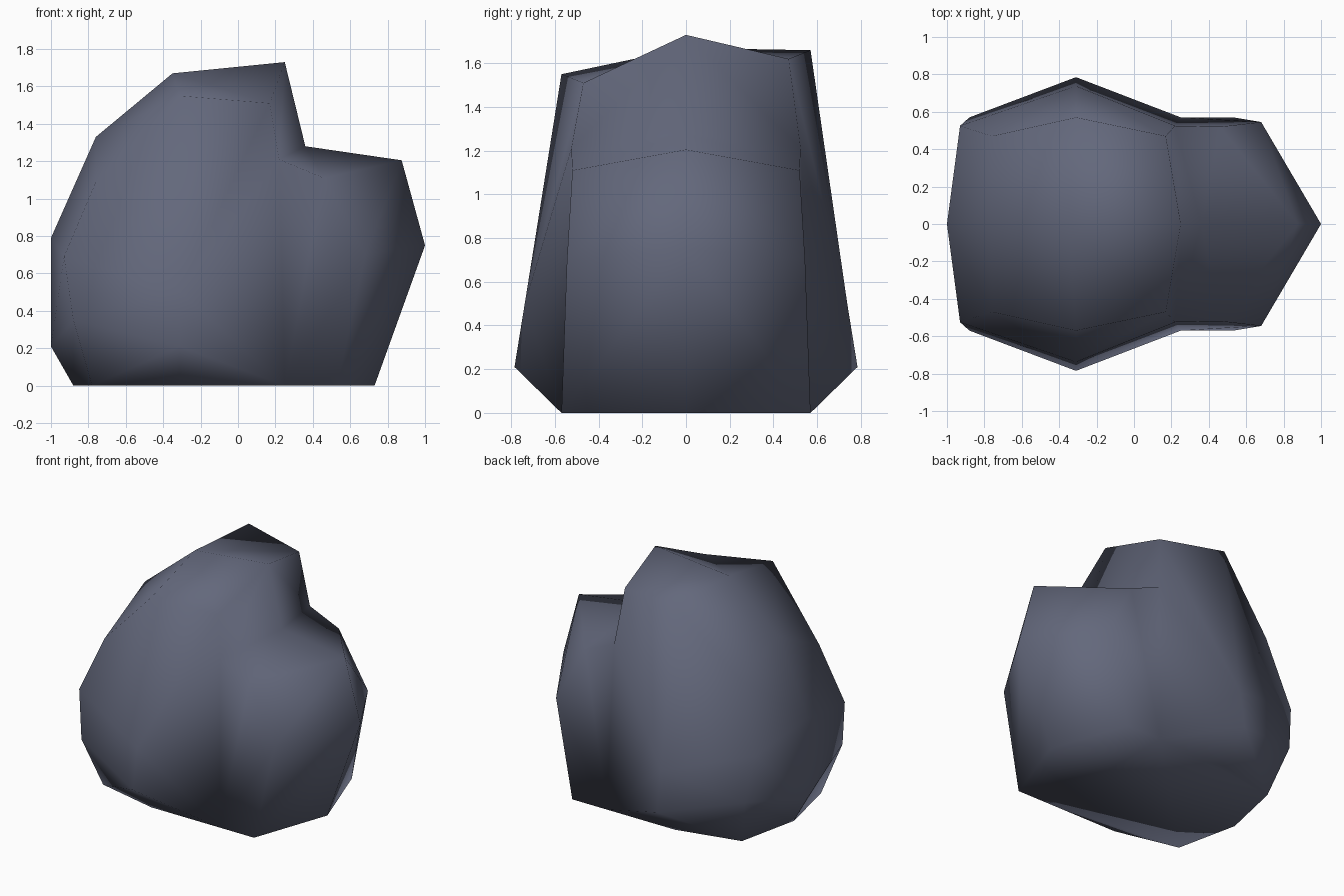
import bpy, bmesh

if "Cube" in bpy.data.objects:
    bpy.data.objects.remove(bpy.data.objects["Cube"])

# Middle profile of the boulder in the y = 0 plane (x, z)
mid = [(-.88, 0), (-1, .21), (-1, .79), (-.76, 1.33), (-.35, 1.67),
       (.25, 1.73), (.36, 1.28), (.875, 1.205), (1, .75), (.73, 0)]
# Rim of each broad side: x, distance from the middle, z, extra height at the back
rim = [(-.78, .46, 0, 0), (-.88, .57, .35, 0), (-.93, .525, .69, 0),
       (-.76, .47, 1.09, .11), (-.31, .57, 1.55, .11), (.17, .47, 1.51, .11),
       (.22, .525, 1.21, 0), (.46, .52, 1.11, 0), (.68, .545, .70, 0),
       (.53, .57, 0, 0)]
# Points of the side bulge: foot, foot right, belly, upper belly
bulge = [(-.31, .57, 0), (.25, .57, 0), (-.31, .785, .21), (-.31, .738, .5)]

bm = bmesh.new()
M = [bm.verts.new((x, 0, z)) for x, z in mid]
feet = []
for side in (-1, 1):
    S = [bm.verts.new((x, side * y, z + (dz if side > 0 else 0)))
         for x, y, z, dz in rim]
    foot, foot_r, belly, upper = [bm.verts.new((x, side * y, z)) for x, y, z in bulge]
    # Band between the middle profile and the rim
    for i in range(9):
        bm.faces.new((M[i], M[i + 1], S[i + 1], S[i]))
    # Bulging side
    for f in ((foot, S[0], belly), (S[0], S[1], belly), (S[1], upper, belly),
              (S[1], S[2], upper), (S[2], S[3], upper), (S[3], S[4], upper),
              (S[4], S[5], upper), (S[5], S[6], upper), (S[6], foot_r, upper),
              (foot_r, belly, upper), (foot_r, foot, belly),
              (S[6], S[7], foot_r), (S[7], S[8], foot_r), (S[8], S[9], foot_r)):
        bm.faces.new(f)
    feet.append([S[0], foot, foot_r, S[9]])
# Flat underside
bm.faces.new([M[0]] + feet[0] + [M[9]] + feet[1][::-1])
bmesh.ops.recalc_face_normals(bm, faces=bm.faces)
for f in bm.faces:
    f.smooth = True

mesh = bpy.data.meshes.new("boulder")
bm.to_mesh(mesh)
bm.free()
stone = bpy.data.materials.new("slate_grey")
stone.diffuse_color = (.125, .138, .2, 1)
stone.use_nodes = True
stone.node_tree.nodes["Principled BSDF"].inputs["Base Color"].default_value = stone.diffuse_color
mesh.materials.append(stone)
bpy.context.collection.objects.link(bpy.data.objects.new("boulder", mesh))
